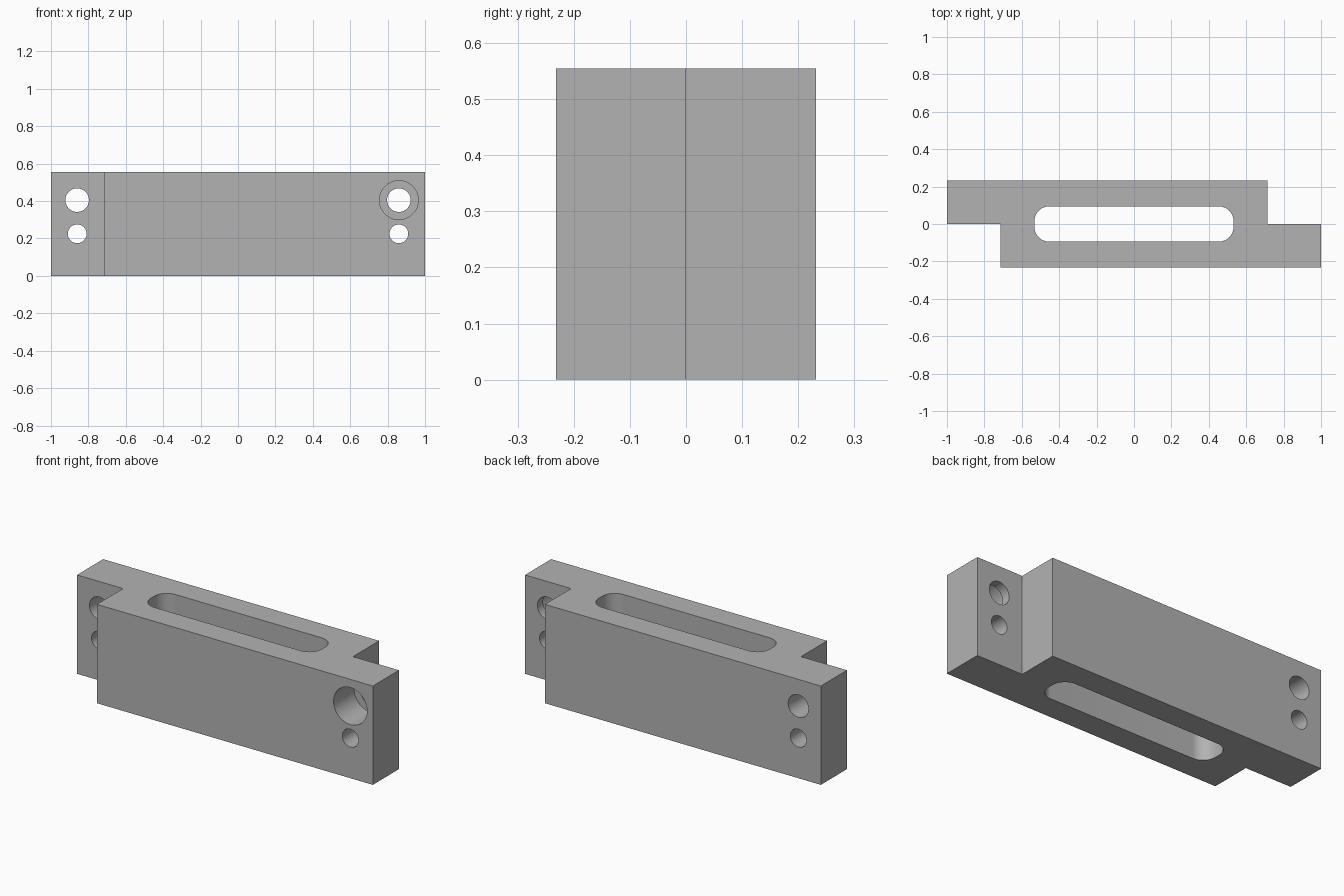
import bpy
import bmesh
import math

cube = bpy.data.objects.get("Cube")
if cube:
    bpy.data.objects.remove(cube, do_unlink=True)

HALF_LENGTH, HALF_DEPTH, HEIGHT = 1.0, 0.232, 0.555
STEP_X = 0.714
HOLE_X = 0.86
UPPER_Z, LOWER_Z = 0.405, 0.225
COUNTERBORE_DEPTH = 0.182

steel = bpy.data.materials.new("Grey steel")
steel.use_nodes = True
colour = (0.45, 0.45, 0.45, 1)
steel.diffuse_color = colour
steel.node_tree.nodes["Principled BSDF"].inputs["Base Color"].default_value = colour


def prism(name, outline, bottom, top):
    """Extrude a closed xy outline from bottom to top."""
    bm = bmesh.new()
    face = bm.faces.new([bm.verts.new((x, y, bottom)) for x, y in outline])
    result = bmesh.ops.extrude_face_region(bm, geom=[face])
    verts = [v for v in result["geom"] if isinstance(v, bmesh.types.BMVert)]
    bmesh.ops.translate(bm, verts=verts, vec=(0, 0, top - bottom))
    bmesh.ops.recalc_face_normals(bm, faces=bm.faces)
    mesh = bpy.data.meshes.new(name)
    bm.to_mesh(mesh)
    bm.free()
    mesh.materials.append(steel)
    obj = bpy.data.objects.new(name, mesh)
    bpy.context.collection.objects.link(obj)
    return obj


def rounded_rectangle(half_x, half_y, radius, steps=12):
    points = []
    for corner, (sx, sy) in enumerate([(1, 1), (-1, 1), (-1, -1), (1, -1)]):
        for i in range(steps + 1):
            a = (corner + i / steps) * math.pi / 2
            points.append((sx * (half_x - radius) + radius * math.cos(a),
                           sy * (half_y - radius) + radius * math.sin(a)))
    return points


def hole_cutter(name, x, z, radius, front, back):
    """Round cutter running along y from front to back."""
    bpy.ops.mesh.primitive_cylinder_add(
        vertices=64, radius=radius, depth=back - front,
        location=(x, (front + back) / 2, z), rotation=(math.pi / 2, 0, 0))
    obj = bpy.context.object
    obj.name = name
    return obj


# Block with opposite half-depth lap steps at its two ends
half = [(-STEP_X, 0), (-STEP_X, -HALF_DEPTH), (HALF_LENGTH, -HALF_DEPTH), (HALF_LENGTH, 0)]
outline = half + [(-x, -y) for x, y in half]
block = prism("link_block", outline, 0, HEIGHT)

# Vertical slot, paired bolt and pin holes, and the front counterbore
cutters = [prism("slot_cutter", rounded_rectangle(0.532, 0.094, 0.078), -0.1, HEIGHT + 0.1)]
for side, x in (("right", -HOLE_X), ("left", HOLE_X)):
    cutters.append(hole_cutter(side + "_bolt_cutter", x, UPPER_Z, 0.063, -0.4, 0.4))
    cutters.append(hole_cutter(side + "_pin_cutter", x, LOWER_Z, 0.05, -0.4, 0.4))
cutters.append(hole_cutter("counterbore_cutter", HOLE_X, UPPER_Z, 0.104,
                           -0.4, COUNTERBORE_DEPTH - HALF_DEPTH))

bpy.ops.object.select_all(action="DESELECT")
block.select_set(True)
bpy.context.view_layer.objects.active = block
for cutter in cutters:
    cutter.hide_render = True
    cut = block.modifiers.new(cutter.name, "BOOLEAN")
    cut.operation = "DIFFERENCE"
    cut.solver = "EXACT"
    cut.object = cutter
    bpy.ops.object.modifier_apply(modifier=cut.name)
    bpy.data.objects.remove(cutter, do_unlink=True)

# Keep one material on every cut surface
for polygon in block.data.polygons:
    polygon.material_index = 0
block.data.materials.clear()
block.data.materials.append(steel)
bpy.ops.object.shade_smooth_by_angle(angle=math.radians(30))
